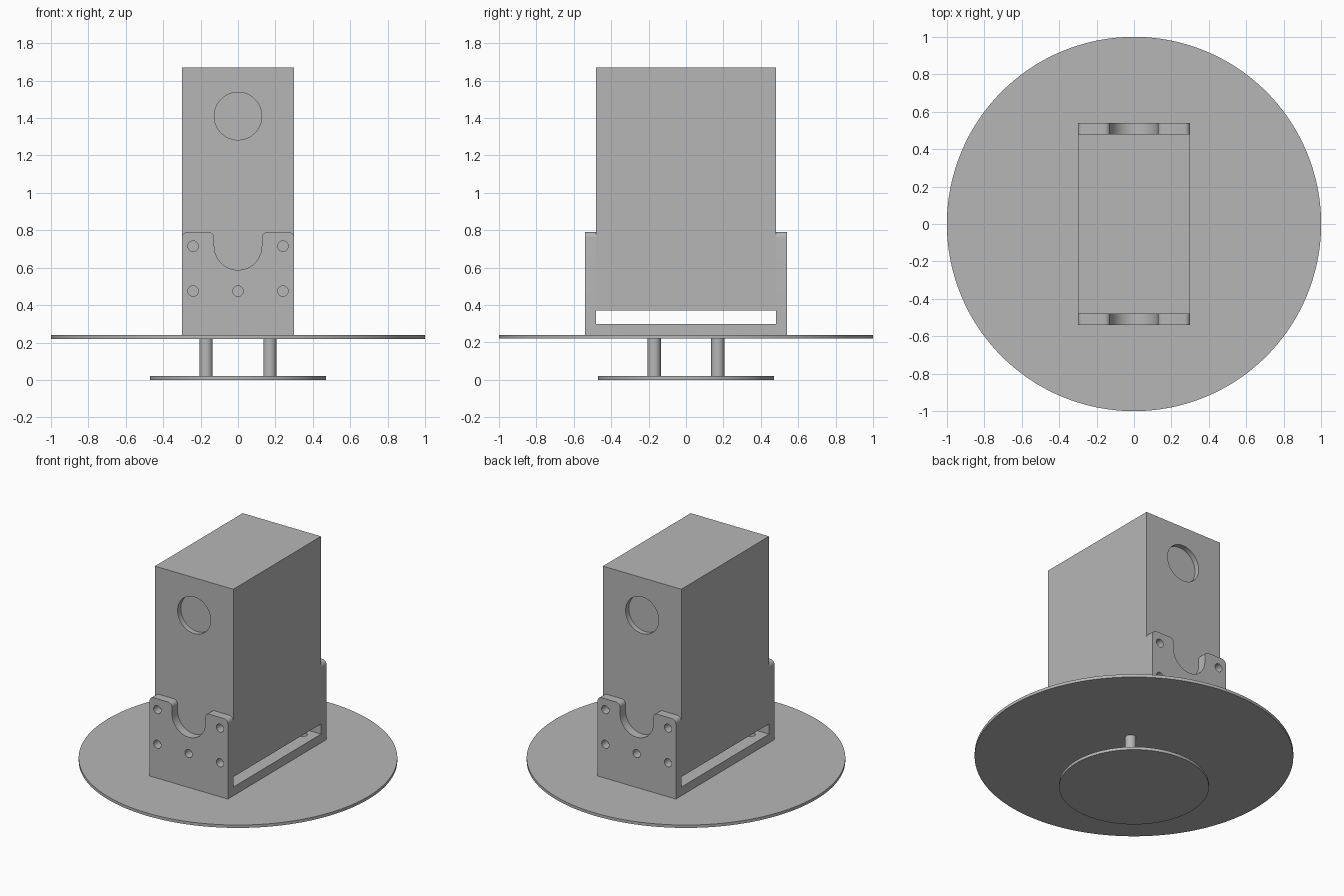
import bpy, bmesh
from math import pi, sin, cos
from mathutils import Matrix

if "Cube" in bpy.data.objects:
    bpy.data.objects.remove(bpy.data.objects["Cube"])

grey = bpy.data.materials.new("plain_grey")
grey.use_nodes = True
COLOUR = (0.47, 0.47, 0.47, 1)
grey.diffuse_color = COLOUR
grey.node_tree.nodes["Principled BSDF"].inputs["Base Color"].default_value = COLOUR


def finish(bm, name):
    bmesh.ops.recalc_face_normals(bm, faces=bm.faces)
    mesh = bpy.data.meshes.new(name)
    bm.to_mesh(mesh)
    bm.free()
    mesh.materials.append(grey)
    obj = bpy.data.objects.new(name, mesh)
    bpy.context.collection.objects.link(obj)
    return obj


def add_rod(bm, radius, depth, centre, along_y=False, sides=48):
    turn = Matrix.Rotation(pi / 2, 4, 'X') if along_y else Matrix()
    bmesh.ops.create_cone(bm, cap_ends=True, segments=sides, radius1=radius, radius2=radius,
                          depth=depth, matrix=Matrix.Translation(centre) @ turn)


def rods(name, centres, radius, depth, along_y=False, sides=48):
    bm = bmesh.new()
    for c in centres:
        add_rod(bm, radius, depth, c, along_y, sides)
    return finish(bm, name)


def box(name, x, y, z0, z1):
    bm = bmesh.new()
    size = Matrix.Diagonal((2 * x, 2 * y, z1 - z0, 1))
    bmesh.ops.create_cube(bm, size=1, matrix=Matrix.Translation((0, 0, (z0 + z1) / 2)) @ size)
    return finish(bm, name)


def cut(obj, cutter):
    cutter.hide_render = True
    mod = obj.modifiers.new("cut", 'BOOLEAN')
    mod.operation, mod.solver, mod.object = 'DIFFERENCE', 'EXACT', cutter
    bpy.context.view_layer.objects.active = obj
    bpy.ops.object.modifier_apply(modifier=mod.name)
    bpy.data.objects.remove(cutter)


def arc(cx, cz, r, a0, a1, steps):
    angles = [a0 + (a1 - a0) * i / steps for i in range(steps + 1)]
    return [(cx + r * cos(a), cz + r * sin(a)) for a in angles]


WIDTH, DEPTH = 0.30, 0.48           # half sizes of the body
WALL = 0.06                         # bracket thickness
DECK, TOP = 0.24, 0.79              # bracket bottom and top
NOTCH, FILLET = 0.127, 0.03

# Base discs and the posts between them
parts = [
    rods("foot_disc", [(0, 0, 0.01)], 0.47, 0.02, sides=128),
    rods("large_disc", [(0, 0, 0.23)], 1.0, 0.02, sides=192),
    rods("posts", [(x, y, 0.12) for x in (-0.17, 0.17) for y in (-0.17, 0.17)], 0.035, 0.2),
]

# Tall body with a shallow round recess at each end
body = box("body", WIDTH, DEPTH, 0.37, 1.67)
cut(body, rods("recess_cutter", [(0, -DEPTH, 1.41), (0, DEPTH, 1.41)], NOTCH, 0.07, True, 64))
parts.append(body)

# Bracket floor with mounting holes
floor = box("bracket_floor", WIDTH, DEPTH, DECK, DECK + WALL)
cut(floor, rods("floor_cutter", [(x, y, 0.29) for x in (-0.21, 0.21) for y in (-0.41, 0.41)],
                0.028, 0.09))
parts.append(floor)

# Notched bracket end plates: one half profile, mirrored in x
half = arc(0, 0.715, NOTCH, -pi / 2, 0, 16)
half += arc(NOTCH + FILLET, TOP - FILLET, FILLET, pi, pi / 2, 8)
half += arc(WIDTH - FILLET, TOP - FILLET, FILLET, pi / 2, 0, 8)
half.append((WIDTH, DECK))
profile = half + [(-x, z) for x, z in reversed(half[1:])]
holes = [(x, z) for x in (-0.24, 0.24) for z in (0.475, 0.715)] + [(0, 0.475)]

for name, y in (("front_plate", -DEPTH - WALL), ("back_plate", DEPTH)):
    bm = bmesh.new()
    face = bm.faces.new([bm.verts.new((x, y, z)) for x, z in profile])
    extruded = bmesh.ops.extrude_face_region(bm, geom=[face], use_keep_orig=True)
    moved = [v for v in extruded["geom"] if isinstance(v, bmesh.types.BMVert)]
    bmesh.ops.translate(bm, verts=moved, vec=(0, WALL, 0))
    plate = finish(bm, name)
    cut(plate, rods("hole_cutter", [(x, y + WALL / 2, z) for x, z in holes],
                    0.028, 3 * WALL, True, 32))
    parts.append(plate)

# Smooth the round walls, keep the edges crisp
bpy.ops.object.select_all(action='DESELECT')
for obj in parts:
    obj.select_set(True)
bpy.context.view_layer.objects.active = parts[0]
bpy.ops.object.shade_smooth_by_angle(angle=pi / 6)
